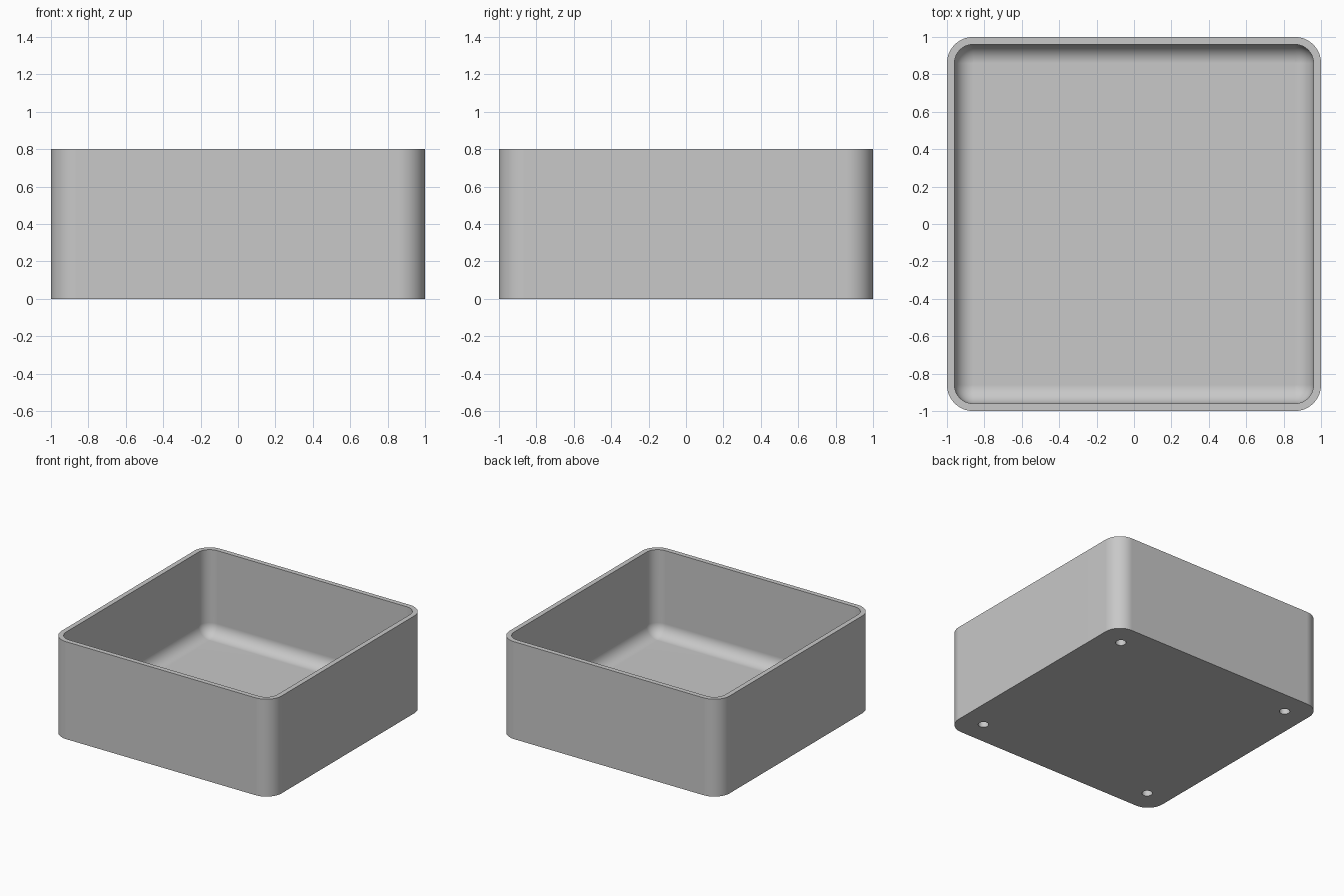
import bpy
import bmesh
from math import sin, cos, pi, radians

if "Cube" in bpy.data.objects:
    bpy.data.objects.remove(bpy.data.objects["Cube"], do_unlink=True)

HEIGHT, WALL, FLOOR = 0.8, 0.04, 0.1
OUTER_R, INNER_R = 0.14, 0.1
HOLE_POS, HOLE_R, HOLE_DEPTH = 0.805, 0.04, 0.06
STEPS = 12

grey = bpy.data.materials.new("plain grey")
grey.use_nodes = True
colour = (0.58, 0.58, 0.58, 1)
grey.diffuse_color = colour
grey.node_tree.nodes["Principled BSDF"].inputs["Base Color"].default_value = colour


def ring(bm, half, radius, z):
    """Rounded square loop of vertices."""
    c = half - radius
    verts = []
    for q, (sx, sy) in enumerate([(1, 1), (-1, 1), (-1, -1), (1, -1)]):
        for i in range(STEPS + 1):
            a = (q + i / STEPS) * pi / 2
            verts.append(bm.verts.new((sx * c + radius * cos(a),
                                       sy * c + radius * sin(a), z)))
    return verts


# Box: outer wall, rim, inner wall, then a rounded transition to the floor
bm = bmesh.new()
rings = [ring(bm, 1, OUTER_R, 0), ring(bm, 1, OUTER_R, HEIGHT),
         ring(bm, 1 - WALL, INNER_R, HEIGHT)]
for i in range(STEPS + 1):
    a = i / STEPS * pi / 2
    inset = INNER_R * (1 - cos(a))
    rings.append(ring(bm, 1 - WALL - inset, INNER_R - inset,
                      FLOOR + INNER_R * (1 - sin(a))))
for low, high in zip(rings, rings[1:]):
    for i in range(len(low)):
        j = (i + 1) % len(low)
        bm.faces.new((low[i], low[j], high[j], high[i]))
bm.faces.new(rings[0][::-1])
bm.faces.new(rings[-1])
bmesh.ops.remove_doubles(bm, verts=bm.verts[:], dist=1e-5)
bmesh.ops.recalc_face_normals(bm, faces=bm.faces[:])
mesh = bpy.data.meshes.new("open_box")
bm.to_mesh(mesh)
bm.free()
mesh.materials.append(grey)
box = bpy.data.objects.new("open_box", mesh)
bpy.context.collection.objects.link(box)

# Four blind holes under the corners
for sx in (-1, 1):
    for sy in (-1, 1):
        bpy.ops.mesh.primitive_cylinder_add(
            vertices=32, radius=HOLE_R, depth=HOLE_DEPTH * 2,
            location=(sx * HOLE_POS, sy * HOLE_POS, 0))
        cutter = bpy.context.object
        cutter.name = "hole_cutter"
        cutter.hide_render = True
        cutter.data.materials.append(grey)
        cut = box.modifiers.new("hole", "BOOLEAN")
        cut.operation = "DIFFERENCE"
        cut.solver = "EXACT"
        cut.object = cutter
        bpy.ops.object.select_all(action="DESELECT")
        box.select_set(True)
        bpy.context.view_layer.objects.active = box
        bpy.ops.object.modifier_apply(modifier=cut.name)
        bpy.data.objects.remove(cutter, do_unlink=True)

# Smooth rounded corners with crisp rims and flat walls
bpy.ops.object.shade_smooth_by_angle(angle=radians(30))
weighted = box.modifiers.new("flat_walls", "WEIGHTED_NORMAL")
weighted.keep_sharp = True
